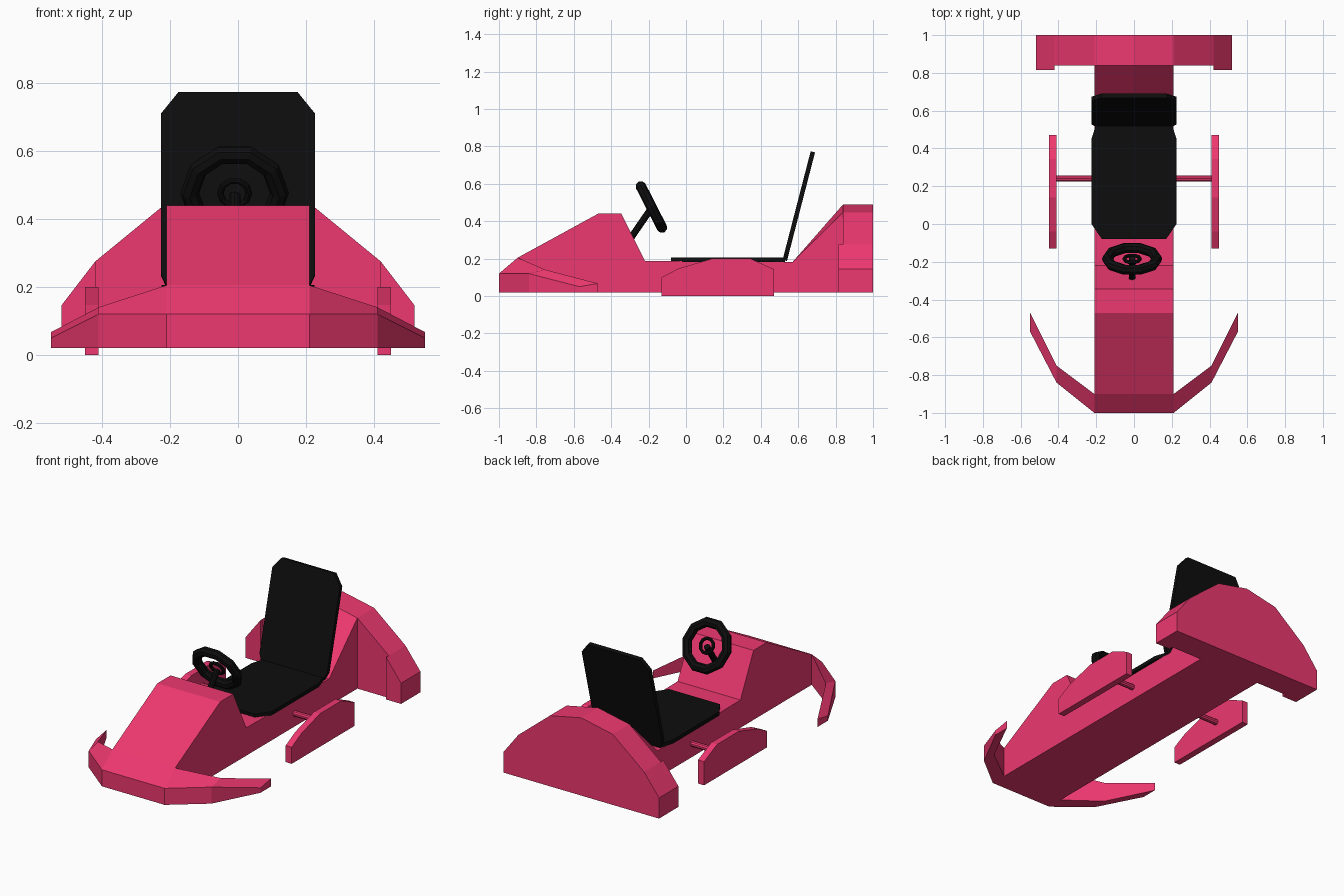
import bpy, bmesh
from math import radians
from mathutils import Vector, Matrix

if "Cube" in bpy.data.objects:
    bpy.data.objects.remove(bpy.data.objects["Cube"])


def material(name, color):
    m = bpy.data.materials.new(name)
    m.diffuse_color = color
    m.use_nodes = True
    m.node_tree.nodes["Principled BSDF"].inputs["Base Color"].default_value = m.diffuse_color
    return m


PINK = material("pink_paint", (0.85, 0.04, 0.16, 1))
BLACK = material("black_vinyl", (0.004, 0.004, 0.004, 1))


def loft(name, sections, mat, mirror=False):
    """Skin a row of matching closed sections and cap both ends."""
    bm = bmesh.new()
    rings = [[bm.verts.new(p) for p in s] for s in sections]
    n = len(rings[0])
    for a, b in zip(rings, rings[1:]):
        for i in range(n):
            j = (i + 1) % n
            bm.faces.new((a[i], a[j], b[j], b[i]))
    bm.faces.new(rings[0])
    bm.faces.new(rings[-1])
    bmesh.ops.recalc_face_normals(bm, faces=bm.faces)
    me = bpy.data.meshes.new(name)
    bm.to_mesh(me)
    bm.free()
    me.materials.append(mat)
    ob = bpy.data.objects.new(name, me)
    bpy.context.collection.objects.link(ob)
    if mirror:
        ob.modifiers.new("mirror", 'MIRROR')
    return ob


def both_sides(half):
    """Mirror a half outline of (x, z) points running from the outside in."""
    return half + [(-x, z) for x, z in reversed(half) if x > 0]


def rod(name, a, b, r, mat, sides=10):
    a, b = Vector(a), Vector(b)
    bpy.ops.mesh.primitive_cylinder_add(vertices=sides, radius=r, depth=(b - a).length,
                                        location=(a + b) / 2)
    ob = bpy.context.object
    ob.name = name
    ob.rotation_euler = (b - a).to_track_quat('Z', 'Y').to_euler()
    ob.data.materials.append(mat)
    return ob


def ring(name, major, minor, mat, sides=10):
    bpy.ops.mesh.primitive_torus_add(major_segments=sides, minor_segments=8,
                                     major_radius=major, minor_radius=minor,
                                     location=(-0.01, -0.185, 0.476),
                                     rotation=(radians(-63), 0, 0))
    ob = bpy.context.object
    ob.name = name
    ob.data.materials.append(mat)


# Body tub: nose, cockpit and peaked rear ramp (y, edge height, centre height)
stations = [(-1.0, .12, .12), (-.9, .205, .205), (-.47, .44, .44), (-.345, .44, .44),
            (-.22, .188, .188), (.57, .182, .182), (.84, .447, .49)]
loft("body", [[(x, y, z) for x, z in both_sides([(.21, .02), (.21, e), (0, c)])]
              for y, e, c in stations], PINK)

# Rear fairing and its small forward tips
fairing = both_sides([(.52, .02), (.52, .145), (.42, .275), (.21, .447), (0, .49)])
loft("rear_fairing", [[(x, y, z) for x, z in fairing] for y in (.84, 1.0)], PINK)
tip = [(.52, .02), (.52, .145), (.42, .275), (.42, .02)]
loft("rear_fairing_tips", [[(x, y, z) for x, z in tip] for y in (.815, .84)], PINK, True)

# Swept front bumper wings (x, outer y, outer top, inner y, inner top)
wing = [(.21, -1.0, .12, -.9, .205), (.41, -.84, .12, -.75, .14), (.55, -.57, .05, -.47, .067)]
loft("front_wings", [[(x, yo, .02), (x, yo, zo), (x, yi, zi), (x, yi, .02)]
                     for x, yo, zo, yi, zi in wing], PINK, True)

# Side pods and the cross bar that carries them
pod = [(-.13, 0), (-.13, .10), (-.04, .147), (.14, .2), (.345, .2), (.47, .143), (.47, 0)]
loft("side_pods", [[(x, y, z) for y, z in pod] for x in (.41, .45)], PINK, True)
rod("cross_bar", (-.42, .24, .1), (.42, .24, .1), .017, PINK)

# Seat cushion and reclined backrest: chamfered plates
cushion = both_sides([(.2, .53), (.225, .45), (.225, 0), (.17, -.08)])
loft("seat_cushion", [[(x, y, z) for x, y in cushion] for z in (.183, .206)], BLACK)

panel = both_sides([(.205, 0), (.226, .045), (.226, .535), (.175, .6)])
back = loft("seat_back", [[(x, y, z) for x, z in panel] for y in (-.012, .012)], BLACK)
back.matrix_world = Matrix.Translation((0, .528, .19)) @ Matrix.Rotation(radians(-14.5), 4, 'X')

# Steering wheel, hub ring and column
ring("steering_wheel_rim", .132, .028, BLACK)
ring("steering_hub_ring", .042, .01, BLACK)
rod("steering_column", (-.01, -.295, .31), (-.01, -.185, .47), .018, BLACK)
